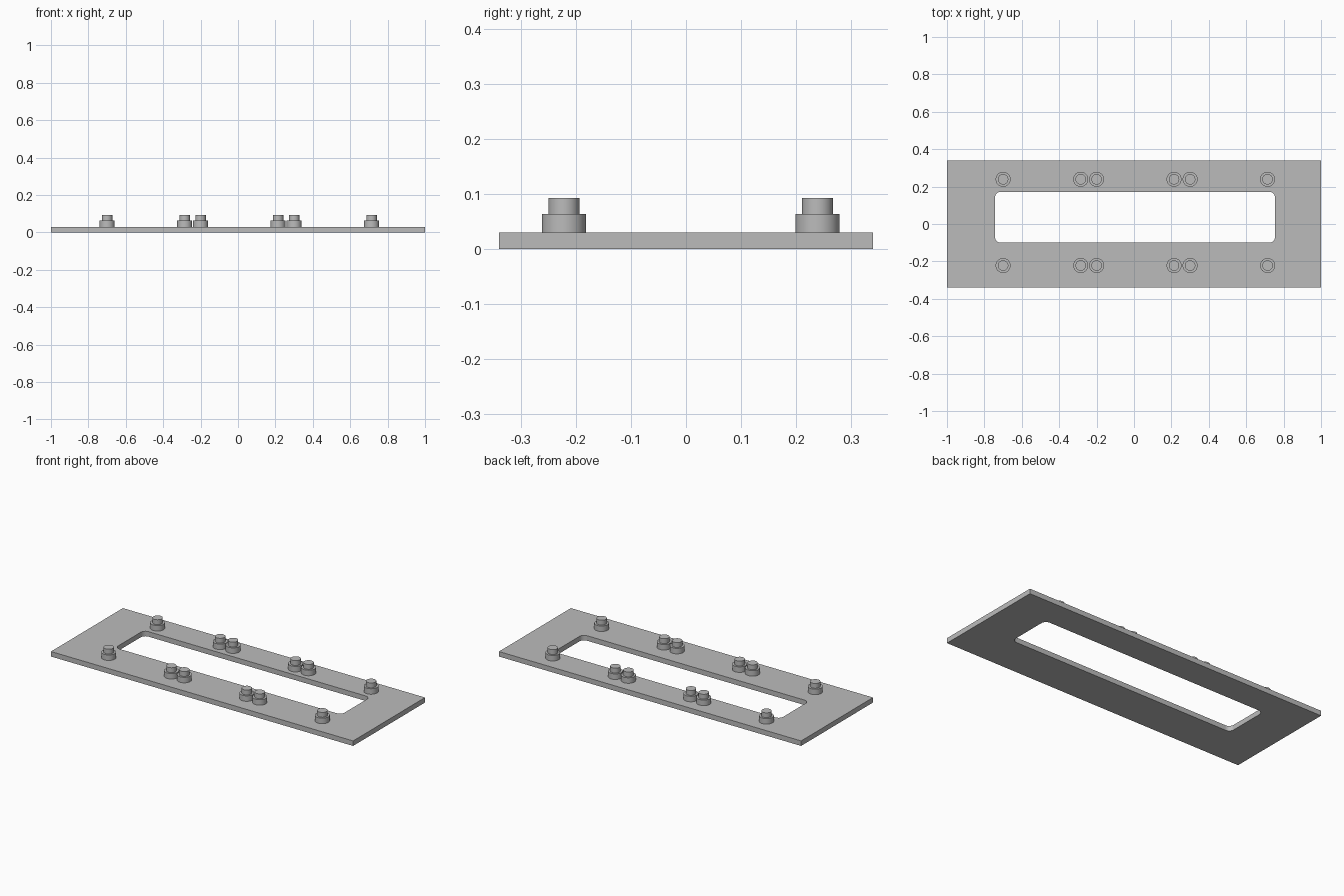
import bpy, bmesh, math
from mathutils import Vector

cube = bpy.data.objects.get("Cube")
if cube:
    bpy.data.objects.remove(cube, do_unlink=True)

PLATE_TOP = 0.03

grey = bpy.data.materials.new("plain grey")
grey.use_nodes = True
colour = (0.5, 0.5, 0.5, 1)
grey.diffuse_color = colour
grey.node_tree.nodes["Principled BSDF"].inputs["Base Color"].default_value = colour


def make_object(name, bm):
    bmesh.ops.recalc_face_normals(bm, faces=bm.faces)
    mesh = bpy.data.meshes.new(name)
    bm.to_mesh(mesh)
    bm.free()
    mesh.materials.append(grey)
    obj = bpy.data.objects.new(name, mesh)
    bpy.context.collection.objects.link(obj)
    return obj


def rounded_rectangle(x0, x1, y0, y1, radius, steps):
    """Counter-clockwise outline with an arc at each corner."""
    centres = [(x1 - radius, y1 - radius), (x0 + radius, y1 - radius),
               (x0 + radius, y0 + radius), (x1 - radius, y0 + radius)]
    points = []
    for corner, (cx, cy) in enumerate(centres):
        for i in range(steps + 1):
            a = math.pi / 2 * (corner + i / steps)
            points.append((cx + radius * math.cos(a), cy + radius * math.sin(a)))
    return points


# Flat plate with a rounded slot
bm = bmesh.new()
outer = [(1, 0.34), (-1, 0.34), (-1, -0.34), (1, -0.34)]
slot = rounded_rectangle(-0.743, 0.754, -0.10, 0.172, 0.03, 8)
edges = []
for outline in (outer, slot):
    verts = [bm.verts.new((x, y, 0)) for x, y in outline]
    edges += [bm.edges.new((v, verts[i - 1])) for i, v in enumerate(verts)]
bmesh.ops.triangle_fill(bm, edges=edges, use_beauty=True)
result = bmesh.ops.extrude_face_region(bm, geom=bm.faces[:], use_keep_orig=True)
top = [g for g in result["geom"] if isinstance(g, bmesh.types.BMVert)]
bmesh.ops.translate(bm, verts=top, vec=Vector((0, 0, PLATE_TOP)))
bmesh.ops.dissolve_limit(bm, angle_limit=0.01, verts=bm.verts[:], edges=bm.edges[:])
make_object("slotted_plate", bm)


# Stepped studs: a wide collar with a narrower pin on top
def stud(name, x, y):
    profile = [(0, PLATE_TOP), (0.04, PLATE_TOP), (0.04, 0.063),
               (0.028, 0.063), (0.028, 0.092), (0, 0.092)]
    bm = bmesh.new()
    verts = [bm.verts.new((r, 0, z)) for r, z in profile]
    edges = [bm.edges.new(pair) for pair in zip(verts, verts[1:])]
    bmesh.ops.spin(bm, geom=verts + edges, cent=(0, 0, 0), axis=(0, 0, 1),
                   angle=math.tau, steps=40, use_merge=True)
    bmesh.ops.remove_doubles(bm, verts=bm.verts[:], dist=0.0001)
    obj = make_object(name, bm)
    obj.location = (x, y, 0)
    return obj


studs = []
for row, y in (("front", -0.222), ("back", 0.239)):
    for i, x in enumerate((-0.70, -0.285, -0.20, 0.214, 0.30, 0.714)):
        studs.append(stud(f"{row}_stud_{i + 1}", x, y))

# Smooth round walls, sharp rims
bpy.ops.object.select_all(action="DESELECT")
for obj in studs:
    obj.select_set(True)
bpy.context.view_layer.objects.active = studs[0]
bpy.ops.object.shade_smooth_by_angle(angle=math.radians(30))
